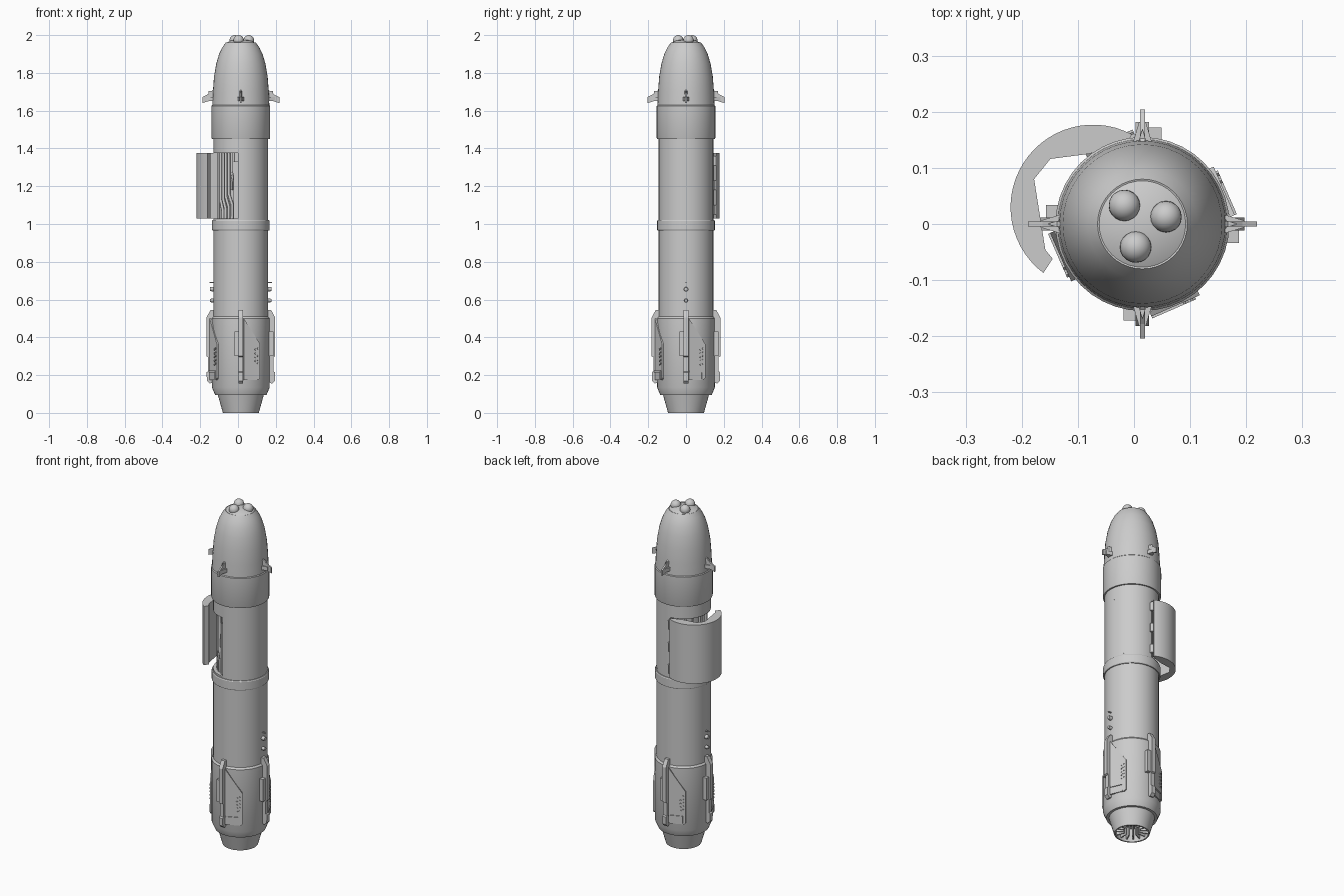
import bpy, bmesh, math
from mathutils import Vector, Matrix

if "Cube" in bpy.data.objects:
    bpy.data.objects.remove(bpy.data.objects["Cube"])

AXIS = Matrix.Translation((0.015, 0, 0))   # body axis is slightly off centre
SEG = 40


def finish(name, bm, mat=AXIS, smooth=True):
    bmesh.ops.recalc_face_normals(bm, faces=bm.faces)
    me = bpy.data.meshes.new(name)
    bm.to_mesh(me)
    bm.free()
    me.transform(mat)
    ob = bpy.data.objects.new(name, me)
    bpy.context.collection.objects.link(ob)
    if smooth:
        bpy.ops.object.select_all(action='DESELECT')
        ob.select_set(True)
        bpy.context.view_layer.objects.active = ob
        bpy.ops.object.shade_smooth_by_angle(angle=math.radians(30))
    return ob


def lathe(name, prof):
    bm = bmesh.new()
    vs = [bm.verts.new((r, 0, z)) for r, z in prof]
    es = [bm.edges.new(p) for p in zip(vs, vs[1:])]
    bmesh.ops.spin(bm, geom=vs + es, cent=(0, 0, 0), axis=(0, 0, 1),
                   angle=2 * math.pi, steps=SEG)
    bmesh.ops.remove_doubles(bm, verts=bm.verts, dist=1e-5)
    return finish(name, bm)


def prism(name, pts, vec, mat=AXIS, smooth=False):
    bm = bmesh.new()
    f = bm.faces.new([bm.verts.new(p) for p in pts])
    ext = bmesh.ops.extrude_face_region(bm, geom=[f], use_keep_orig=True)
    bmesh.ops.translate(bm, vec=vec, verts=[v for v in ext['geom'] if isinstance(v, bmesh.types.BMVert)])
    return finish(name, bm, mat, smooth)


def box(name, lo, hi, mat):
    (a, b, c), (d, e, f) = lo, hi
    return prism(name, [(a, b, c), (d, b, c), (d, e, c), (a, e, c)], (0, 0, f - c), mat)


def arc(cx, cy, r, a0, a1, n):
    return [(cx + r * math.cos(math.radians(a0 + (a1 - a0) * i / n)),
             cy + r * math.sin(math.radians(a0 + (a1 - a0) * i / n))) for i in range(n + 1)]


def stud(name, loc, r, h, mat):
    # short round stud pointing along local x
    bm = bmesh.new()
    bmesh.ops.create_cone(bm, cap_ends=True, segments=12, radius1=r, radius2=r * 0.8, depth=h,
                          matrix=Matrix.Translation(loc) @ Matrix.Rotation(math.pi / 2, 4, 'Y'))
    return finish(name, bm, mat)


# body sections
lathe("nozzle", [(0, 0.09), (0.105, 0.09), (0.087, 0), (0.095, 0), (0.123, 0.1)])
lathe("lower_body", [(0.1, 0.095), (0.136, 0.095), (0.153, 0.135), (0.153, 0.5), (0.145, 0.51),
                     (0.145, 0.965), (0.150, 0.965), (0.153, 0.97), (0.153, 1.015),
                     (0.150, 1.02), (0.145, 1.02), (0.145, 1.03), (0, 1.03)])
lathe("bay_core", [(0.115, 1.03), (0.115, 1.375)])
lathe("upper_body", [(0, 1.375), (0.145, 1.375), (0.145, 1.45), (0.153, 1.45), (0.155, 1.455),
                     (0.155, 1.625), (0.150, 1.63)])
lathe("nose", [(0.151, 1.628), (0.148, 1.70), (0.142, 1.78), (0.130, 1.85), (0.115, 1.90),
               (0.098, 1.935), (0.080, 1.96), (0.077, 1.959), (0.05, 1.972), (0, 1.977)])

# solid side of the open bay
ring = arc(0, 0, 0.145, -96, 96, 24) + arc(0, 0, 0.112, 96, -96, 24)
prism("bay_wall", [(x, y, 1.03) for x, y in ring], (0, 0, 0.345), smooth=True)

# nozzle vanes
for i in range(16):
    box("nozzle_vane", (0.045, -0.003, 0.015), (0.09, 0.003, 0.092),
        AXIS @ Matrix.Rotation(i * math.pi / 8, 4, 'Z'))

# sensor domes on the nose
for i, (x, y) in enumerate([(-0.017, 0.033), (0.057, 0.013), (0.003, -0.041)]):
    bm = bmesh.new()
    bmesh.ops.create_uvsphere(bm, u_segments=20, v_segments=12, radius=0.028,
                              matrix=Matrix.Translation((x, y, 1.972)))
    finish("sensor_dome", bm, Matrix.Identity(4))

# parts repeated at the four sides
P0, P1 = Vector((0.160, 0.014, 0)), Vector((0.122, 0.101, 0))   # chord of the side plate
D = (P1 - P0).normalized()
N = Vector((D.y, -D.x, 0))
for k in range(4):
    R = AXIS @ Matrix.Rotation(k * math.pi / 2, 4, 'Z')
    # small front fin with its fairing
    prism("front_fin", [(r, -0.0045, z) for r, z in [
        (0.13, 1.652), (0.165, 1.652), (0.204, 1.64), (0.204, 1.672), (0.178, 1.685), (0.14, 1.715)]],
        (0, 0.009, 0), R)
    prism("front_fin_fairing", [(0.14, -0.019, 1.65), (0.155, -0.014, 1.65), (0.182, -0.006, 1.65),
          (0.182, 0.006, 1.65), (0.155, 0.014, 1.65), (0.14, 0.019, 1.65)], (0, 0, 0.022), R)
    prism("front_fin_spine", [(0.14, -0.009, 1.67), (0.17, 0, 1.67), (0.14, 0.009, 1.67)],
          (0, 0, 0.035), R)
    # folded rear fin
    prism("rear_fin", [(r, -0.012, z) for r, z in [
        (0.14, 0.165), (0.165, 0.155), (0.18, 0.17), (0.181, 0.215), (0.173, 0.22), (0.173, 0.295),
        (0.182, 0.30), (0.182, 0.505), (0.160, 0.545), (0.14, 0.545)]], (0, 0.024, 0), R)
    box("rear_fin_actuator", (0.14, -0.034, 0.30), (0.172, -0.01, 0.43), R)
    # flat plate beside the rear fin, with ledge and rivets
    plate = [(0, 0.5), (0.094, 0.365), (0.094, 0.185), (0.085, 0.175), (0, 0.175)]
    off = N * 0.004
    prism("side_plate", [P0 + D * s - off + Vector((0, 0, z)) for s, z in plate], N * 0.009, R)
    ledge = [(0, 0.215), (0.072, 0.215), (0.072, 0.18), (0.078, 0.18), (0.078, 0.224), (0, 0.224)]
    prism("plate_ledge", [P0 + D * s + off + Vector((0, 0, z)) for s, z in ledge], N * 0.005, R)
    for i in range(5):
        for j in range(2):
            p = P0 + D * (0.066 + 0.014 * j) + off
            z = 0.255 + 0.02 * i + 0.006 * j
            prism("plate_rivet", [p + D * dx + Vector((0, 0, z + dz)) for dx, dz in
                  [(-0.005, 0), (0, -0.005), (0.005, 0), (0, 0.005)]], N * 0.005, R)
    # umbilical studs on the left and right only
    if k % 2 == 0:
        for z, r, h in [(0.655, 0.013, 0.03), (0.595, 0.011, 0.03), (0.69, 0.004, 0.035)]:
            stud("umbilical_stud", (0.148, 0, z), r, h, R)

# swung-open hatch
outer = arc(-0.073, 0.03, 0.147, 62, 233, 28)
inner = [(-0.145, -0.062), (-0.158, -0.046), (-0.178, 0.08), (-0.149, 0.116), (-0.08, 0.125), (-0.01, 0.147)]
I4 = Matrix.Identity(4)
prism("hatch", [(x, y, 1.03) for x, y in outer + inner], (0, 0, 0.345), I4, True)
for z in (1.05, 1.18, 1.31):
    prism("hatch_hinge", [(x, y, z) for x, y in arc(0.0, 0.150, 0.011, 0, 330, 11)], (0, 0, 0.05), I4, True)


# conduits inside the open bay
def conduit(pts, r=0.008, R=0.119):
    cu = bpy.data.curves.new("bay_conduit", 'CURVE')
    cu.dimensions = '3D'
    cu.bevel_depth, cu.bevel_resolution, cu.use_fill_caps = r, 2, True
    sp = cu.splines.new('POLY')
    sp.points.add(len(pts) - 1)
    for p, (a, z) in zip(sp.points, pts):
        t = math.radians(a)
        p.co = (0.015 + R * math.cos(t), R * math.sin(t), z, 1)
    bpy.context.collection.objects.link(bpy.data.objects.new("bay_conduit", cu))


for i in range(4):
    a = 208 + i * 10
    zb = 1.10 + 0.012 * i
    conduit([(a, 1.375), (a, zb + 0.02), (a + 9, zb - 0.03), (a + 9, 1.03)])
conduit([(251, 1.375), (251, 1.28), (246, 1.22), (246, 1.18)], 0.006)
wedge = arc(0, 0, 0.132, 253, 264, 3) + arc(0, 0, 0.11, 264, 253, 3)
prism("bay_panel", [(x, y, 1.03) for x, y in wedge], (0, 0, 0.30))
for a in (110, 130, 150, 170, 190):
    conduit([(a, 1.03), (a, 1.375)], 0.006)
